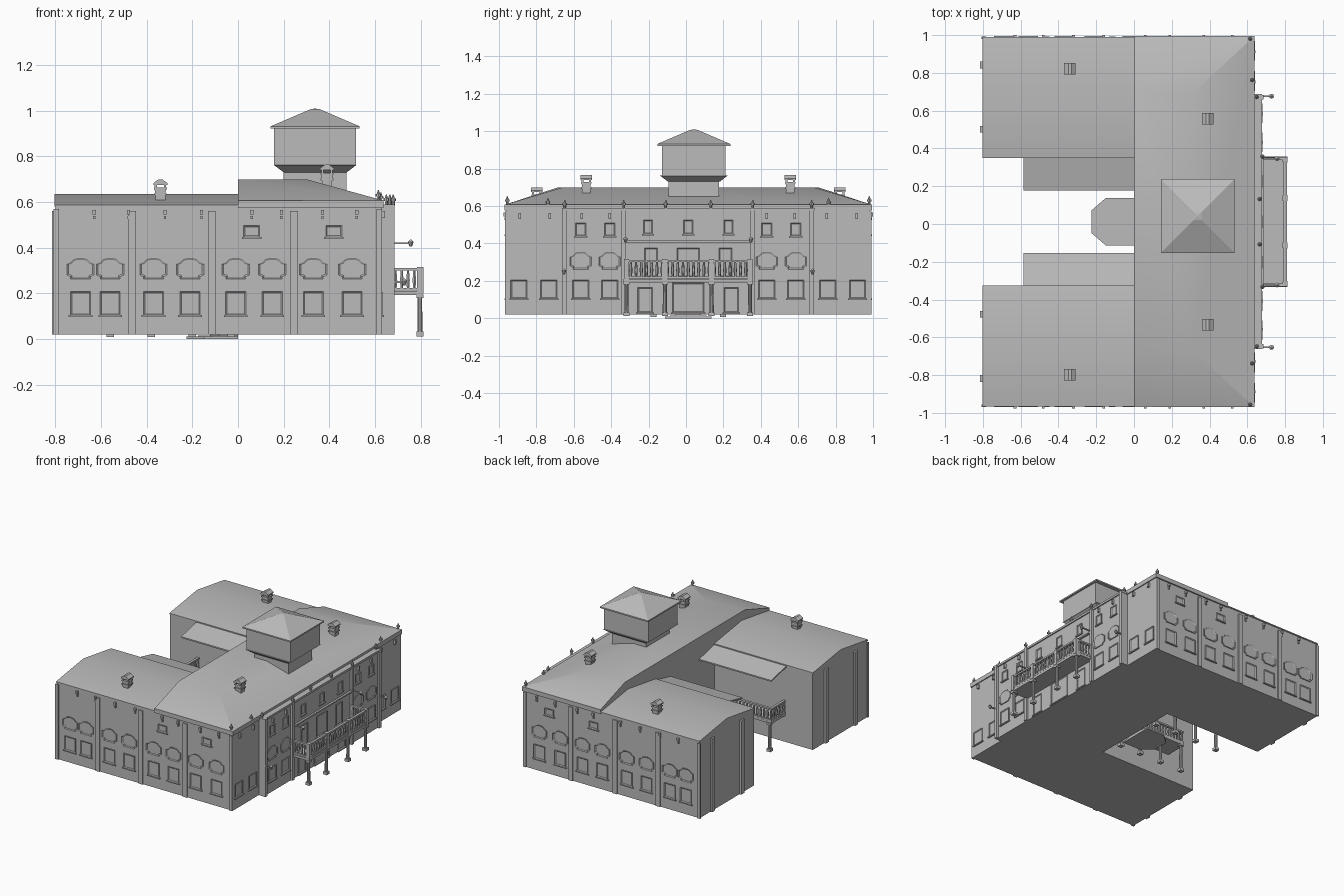
import bpy, bmesh, math
from mathutils import Vector, Matrix

cube = bpy.data.objects.get("Cube")
if cube:
    bpy.data.objects.remove(cube)

grey = bpy.data.materials.new("stone_grey")
grey.use_nodes = True
COLOR = (0.5, 0.5, 0.5, 1)
grey.diffuse_color = COLOR
grey.node_tree.nodes["Principled BSDF"].inputs["Base Color"].default_value = COLOR

C = 0.012      # mirror plane between the two wings
HALF = 0.972   # half length of the main block
SIDES = (-1, 1)


def finish(name, bm, smooth=0):
    bmesh.ops.recalc_face_normals(bm, faces=bm.faces)
    mesh = bpy.data.meshes.new(name)
    bm.to_mesh(mesh)
    bm.free()
    mesh.materials.append(grey)
    ob = bpy.data.objects.new(name, mesh)
    bpy.context.collection.objects.link(ob)
    if smooth:
        bpy.ops.object.select_all(action="DESELECT")
        ob.select_set(True)
        bpy.context.view_layer.objects.active = ob
        bpy.ops.object.shade_smooth_by_angle(angle=math.radians(smooth))


def box(bm, x, y, z):
    """Box from (low, high) ranges on each axis."""
    size = [r[1] - r[0] for r in (x, y, z)]
    mid = [(r[0] + r[1]) / 2 for r in (x, y, z)]
    bmesh.ops.create_cube(bm, size=1, matrix=Matrix.Translation(mid) @ Matrix.Diagonal((*size, 1)))


def post(bm, x, y, z0, z1, r, r2=None, n=8):
    bmesh.ops.create_cone(bm, cap_ends=True, segments=n, radius1=r, radius2=r if r2 is None else r2,
                          depth=z1 - z0, matrix=Matrix.Translation((x, y, (z0 + z1) / 2)))


def hull(bm, points):
    verts = [bm.verts.new(p) for p in points]
    bmesh.ops.convex_hull(bm, input=verts)


def prism(bm, outline, frame, d0, d1, inset=0, recess=0):
    """Extrude an outline along the frame's depth; optionally recess a pane in its front."""
    a = [bm.verts.new(frame(u, v, d0)) for u, v in outline]
    b = [bm.verts.new(frame(u, v, d1)) for u, v in outline]
    n = len(a)
    faces = [bm.faces.new(a), bm.faces.new(b)]
    faces += [bm.faces.new((a[i], a[(i + 1) % n], b[(i + 1) % n], b[i])) for i in range(n)]
    bmesh.ops.recalc_face_normals(bm, faces=faces)
    if inset:
        bmesh.ops.inset_region(bm, faces=[faces[1]], thickness=inset, depth=-recess)


def floor_frame(u, v, d):
    return Vector((u, v, d))


def front_wall(x):
    return lambda u, v, d: Vector((x + d, C + u, v))


def side_wall(s):
    return lambda u, v, d: Vector((u, C + s * (HALF + d), v))


def rect(u, w, z0, z1):
    return [(u - w / 2, z0), (u + w / 2, z0), (u + w / 2, z1), (u - w / 2, z1)]


def shouldered(u, w, z0, z1):
    """Window surround with a stepped, arched outline."""
    h = z1 - z0
    right = [(.36, 0), (.36, .12), (.5, .2), (.5, .72), (.36, .8), (.25, .95), (.1, 1)]
    pts = right + [(-a, b) for a, b in reversed(right)]
    return [(u + a * w, z0 + b * h) for a, b in pts]


def window(bm, frame, u, w, z0, z1, shape=rect):
    prism(bm, shape(u, w, z0, z1), frame, -.004, .006, .008, .005)
    if shape is rect:
        prism(bm, rect(u, w + .016, z0 - .008, z0), frame, -.004, .01)


# U-shaped walls
bm = bmesh.new()
outline = [(-.8, HALF), (.63, HALF), (.63, -HALF), (-.8, -HALF), (-.8, -.34), (0, -.34), (0, .34), (-.8, .34)]
prism(bm, [(x, C + y) for x, y in outline], floor_frame, .02, .588)
finish("walls", bm)

# Shallow projecting bay on the main facade
bm = bmesh.new()
box(bm, (.6, .67), (C - .67, C + .67), (.02, .585))
for s in SIDES:
    for v in (.345, .66):
        box(bm, (.66, .685), (C + s * v - .012, C + s * v + .012), (.02, .59))
box(bm, (.66, .685), (C - .345, C + .345), (.405, .415))
finish("front_bay", bm)

# Cornice
bm = bmesh.new()
box(bm, (0, .637), (C - .982, C + .982), (.575, .607))
box(bm, (.6, .678), (C - .675, C + .675), (.575, .59))
finish("cornice", bm)

# Main hipped roof with its cut-off rear
bm = bmesh.new()
hull(bm, [(x, C + s * y, z) for s in SIDES for x, y, z in
          [(0, .982, .59), (.637, .982, .59), (0, .982, .605), (.637, .982, .607), (.3, .67, .7), (0, .695, .7)]])
finish("main_roof", bm, 20)

# Gabled wing roofs
bm = bmesh.new()
for s in SIDES:
    hull(bm, [(x, C + s * y, z) for x in (-.803, .05) for y, z in
              [(.978, .58), (.978, .588), (.338, .58), (.338, .588), (.66, .636)]])
finish("wing_roofs", bm, 30)

# Tower
TX, TY = .338, .042
bm = bmesh.new()
box(bm, (TX - .138, TX + .138), (TY - .135, TY + .135), (.6, .735))
hull(bm, [(TX + a * h, TY + b * h, z) for a in SIDES for b in SIDES for h, z in ((.138, .73), (.18, .762))])
box(bm, (TX - .18, TX + .18), (TY - .17, TY + .17), (.76, .93))
finish("tower", bm)
bm = bmesh.new()
hull(bm, [(TX + a * h, TY + b * h, z) for a in SIDES for b in SIDES
          for h, z in ((.195, .922), (.195, .932), (.02, 1.007))] + [(TX, TY, 1.01)])
finish("tower_roof", bm)

# Chimneys with little gabled hoods
bm = bmesh.new()
for x, v, z in ((-.34, .81, .6), (.39, .545, .665)):
    for s in SIDES:
        y = C + s * v
        hull(bm, [(x + a * h, y + b * h, t) for a in SIDES for b in SIDES for h, t in ((.02, z - .03), (.024, z + .06))])
        for t in (.03, .055):
            box(bm, (x - .028, x + .028), (y - .028, y + .028), (z + t, z + t + .008))
        hull(bm, [(x + a * h, y + b * .031, z + t) for a in SIDES for b in SIDES
                  for h, t in ((.031, .075), (.031, .083), (.008, .1))])
        for a in SIDES:
            for b in SIDES:
                box(bm, (x + a * .02 - .005, x + a * .02 + .005), (y + b * .02 - .005, y + b * .02 + .005), (z + .05, z + .08))
finish("chimneys", bm)

# Windows on the long outer sides
bm = bmesh.new()
for s in SIDES:
    wall = side_wall(s)
    for x in (-.69, -.56, -.37, -.21, -.01, .15, .33, .5):
        window(bm, wall, x, .088, .105, .208)
        window(bm, wall, x, .12, .262, .355, shouldered)
    for x in (.06, .42):
        window(bm, wall, x, .07, .447, .497)
finish("side_windows", bm)

# Windows and doors on the main facade
bm = bmesh.new()
outer, bay = front_wall(.63), front_wall(.67)
for s in SIDES:
    for v in (.745, .905):
        window(bm, outer, s * v, .088, .105, .205)
    for v in (.42, .575):
        window(bm, bay, s * v, .088, .105, .205)
        window(bm, bay, s * v, .115, .262, .355, shouldered)
        window(bm, bay, s * v, .055, .44, .51)
    window(bm, bay, s * .215, .05, .45, .525)
    window(bm, bay, s * .23, .08, .03, .165)
    window(bm, bay, s * .2, .07, .22, .375)
window(bm, bay, 0, .05, .45, .525)
window(bm, bay, 0, .17, .03, .19)
window(bm, bay, 0, .12, .22, .375)
finish("front_windows_and_doors", bm)

# Pilasters on the sides and rear ends
bm = bmesh.new()
for s in SIDES:
    for x in (-.465, -.115, .245):
        prism(bm, rect(x, .034, .02, .56), side_wall(s), -.005, .008)
    for x in (-.796, .618):
        prism(bm, rect(x, .024, .02, .57), side_wall(s), -.005, .008)
    for v in (.49, .83):
        y = C + s * v
        box(bm, (-.814, -.79), (y - .018, y + .018), (.02, .56))
finish("pilasters", bm)

# Eave brackets
bm = bmesh.new()
for s in SIDES:
    for x in (-.63, -.48, -.32, -.16, .06, .19, .37, .52):
        prism(bm, rect(x, .014, .545, .565), side_wall(s), -.004, .016)
        prism(bm, rect(x, .01, .525, .54), side_wall(s), -.004, .01)
    for v in (.42, .57, .74, .9):
        prism(bm, rect(s * v, .014, .53, .562), front_wall(.67 if v < .67 else .63), -.004, .014)
finish("eave_brackets", bm)

# Roof finials
bm = bmesh.new()
for s in SIDES:
    for x, v, z in ((.615, .968, .605), (.625, .75, .595), (.65, .66, .585), (.68, .345, .585), (.665, .12, .585)):
        y = C + s * v
        post(bm, x, y, z, z + .025, .007)
        post(bm, x, y, z + .02, z + .03, .012)
        post(bm, x, y, z + .03, z + .048, .008, .002)
finish("roof_finials", bm)


def balustrade(bm, p, q, z0, z1):
    """Rails and turned balusters between two plan points."""
    p, q = Vector(p), Vector(q)
    count = max(2, round((q - p).length / .028))
    xs, ys = sorted((p.x, q.x)), sorted((p.y, q.y))
    for a, b in ((z0, z0 + .012), (z1 - .012, z1)):
        box(bm, (xs[0] - .009, xs[1] + .009), (ys[0] - .009, ys[1] + .009), (a, b))
    for i in range(count + 1):
        c = p.lerp(q, i / count)
        mid = z0 + (z1 - z0) * .45
        post(bm, c.x, c.y, z0, mid, .005, .009, 6)
        post(bm, c.x, c.y, mid, z1, .009, .004, 6)


def column(bm, x, y, z0, z1):
    post(bm, x, y, z0, z1, .012, .01, 10)
    for a, b in ((z0, z0 + .02), (z1 - .015, z1)):
        box(bm, (x - .016, x + .016), (y - .016, y + .016), (a, b))


# Front balcony on columns
bm = bmesh.new()
box(bm, (.66, .81), (C - .345, C + .345), (.192, .21))
balustrade(bm, (.8, C - .335), (.8, C + .335), .212, .312)
for s in SIDES:
    balustrade(bm, (.69, C + s * .335), (.8, C + s * .335), .212, .312)
    for v in (.33, .125):
        column(bm, .797, C + s * v, .012, .195)
        box(bm, (.785, .813), (C + s * v - .014, C + s * v + .014), (.2, .316))
finish("front_balcony", bm)

# Courtyard galleries with lean-to canopies
bm = bmesh.new()
for s in SIDES:
    box(bm, (-.58, 0), sorted((C + s * .175, C + s * .345)), (.215, .232))
    balustrade(bm, (-.57, C + s * .185), (-.01, C + s * .185), .232, .325)
    balustrade(bm, (-.57, C + s * .185), (-.57, C + s * .335), .232, .325)
    for x in (-.56, -.38, -.2, -.03):
        column(bm, x, C + s * .185, .008, .22)
finish("courtyard_galleries", bm)
bm = bmesh.new()
for s in SIDES:
    hull(bm, [(x, C + s * v, z + t) for x in (-.585, 0) for v, z in ((.165, .53), (.345, .57)) for t in (0, .01)])
finish("courtyard_canopies", bm)

# Stepped half-octagon terrace in the courtyard
bm = bmesh.new()
for k, z in ((1, .01), (.78, .016), (.55, .022)):
    half = [(0, .125), (-.15, .125), (-.225, .06)]
    pts = half + [(x, -y) for x, y in reversed(half)]
    prism(bm, [(x * k, C + y * k) for x, y in pts], floor_frame, 0, z)
finish("courtyard_steps", bm)

# Wall lamps on the facade
bm = bmesh.new()
for s in SIDES:
    for v, x, z in ((.665, .728, .25), (.335, .757, .42)):
        y = C + s * v
        box(bm, (.66, x), (y - .004, y + .004), (z - .004, z + .004))
        post(bm, x, y, z - .015, z + .005, .006, .012)
        post(bm, x, y, z + .005, z + .015, .013, .003)
finish("wall_lamps", bm)
